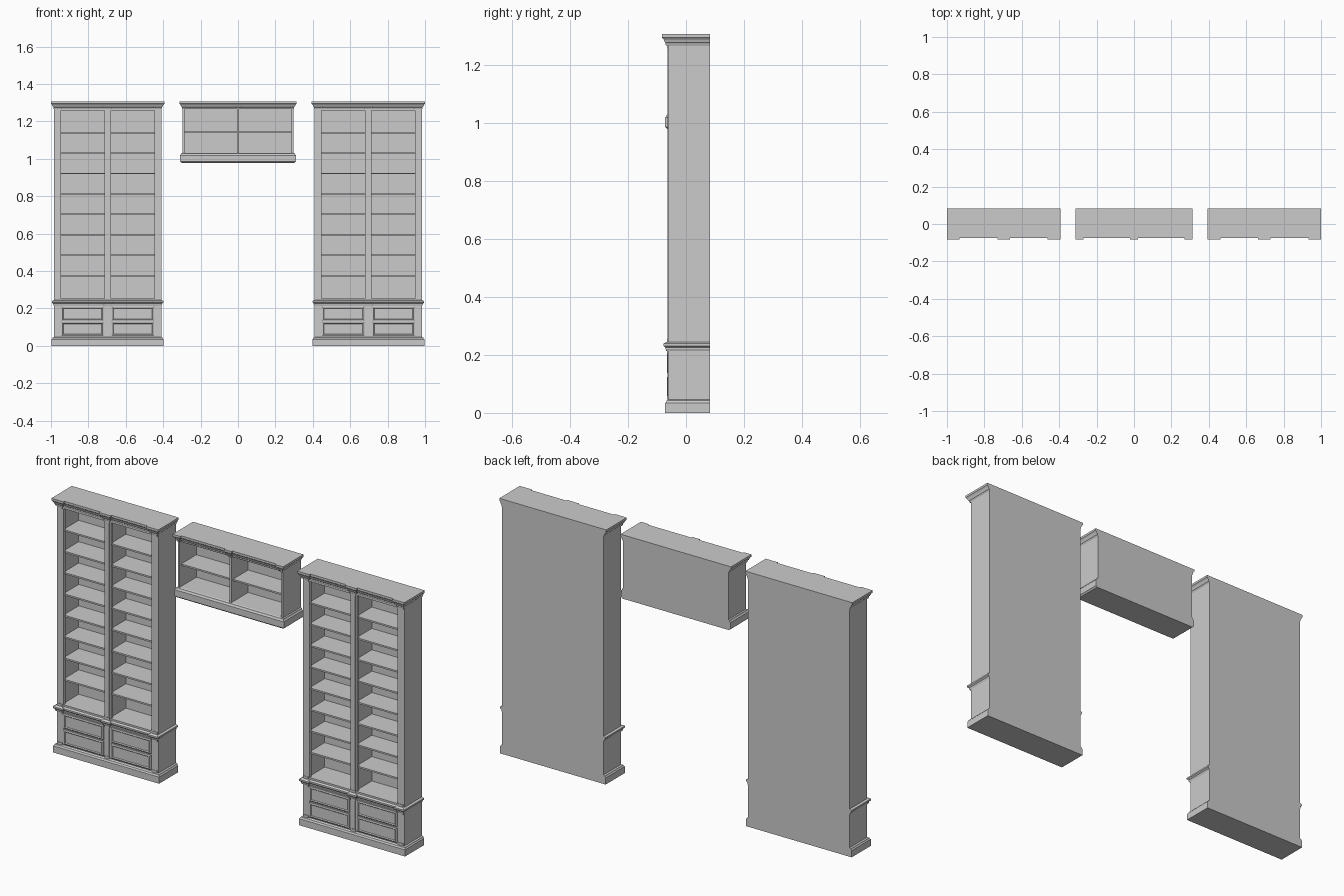
import bpy, bmesh

if "Cube" in bpy.data.objects:
    bpy.data.objects.remove(bpy.data.objects["Cube"])

BACK, FRONT, STEP = 0.083, -0.060, 0.008


def finish(bm, name):
    bmesh.ops.recalc_face_normals(bm, faces=bm.faces)
    me = bpy.data.meshes.new(name)
    bm.to_mesh(me)
    bm.free()
    ob = bpy.data.objects.new(name, me)
    bpy.context.collection.objects.link(ob)
    return ob


def box(name, x0, x1, y0, y1, z0, z1):
    bm = bmesh.new()
    bmesh.ops.create_cube(bm, size=1)
    for v in bm.verts:
        v.co.x = (x0 + x1) / 2 + v.co.x * (x1 - x0)
        v.co.y = (y0 + y1) / 2 + v.co.y * (y1 - y0)
        v.co.z = (z0 + z1) / 2 + v.co.z * (z1 - z0)
    return finish(bm, name)


def footprint(half, breaks):
    """Counter-clockwise plan outline, with the front stepping forward at each break."""
    pts = [(half, BACK), (-half, BACK)]
    for a, b in breaks:
        if a > -half:
            pts += [(a, FRONT)]
        pts += [(a, FRONT - STEP), (b, FRONT - STEP)]
        if b < half:
            pts += [(b, FRONT)]
    if not breaks:
        pts += [(-half, FRONT), (half, FRONT)]
    return pts


def moulding(name, cx, plan, profile):
    """Loft the plan through (projection, height) points; the back stays flush."""
    n = len(plan)

    def normal(i):
        (ax, ay), (bx, by) = plan[i % n], plan[(i + 1) % n]
        if i % n == 0:
            return 0, 0
        length = abs(bx - ax) + abs(by - ay)
        return (by - ay) / length, (ax - bx) / length

    bm = bmesh.new()
    rings = []
    for d, z in profile:
        ring = []
        for i, (x, y) in enumerate(plan):
            (ux, uy), (vx, vy) = normal(i - 1), normal(i)
            ring.append(bm.verts.new((cx + x + d * (ux + vx), y + d * (uy + vy), z)))
        rings.append(ring)
    for lo, hi in zip(rings, rings[1:]):
        for i in range(n):
            j = (i + 1) % n
            bm.faces.new((lo[i], lo[j], hi[j], hi[i]))
    bm.faces.new(rings[0])
    bm.faces.new(rings[-1])
    return finish(bm, name)


def raised_panel(name, x0, x1, z0, z1, y):
    """Drawer front: a proud slab with a sunk, bevel-edged field."""
    bm = bmesh.new()
    rings = []
    for inset, yy in ((0, y), (0, y - .006), (.006, y - .009), (.010, y - .005), (.016, y - .005)):
        rings.append([bm.verts.new((a, yy, b)) for a, b in (
            (x0 + inset, z0 + inset), (x1 - inset, z0 + inset),
            (x1 - inset, z1 - inset), (x0 + inset, z1 - inset))])
    for lo, hi in zip(rings, rings[1:]):
        for i in range(4):
            bm.faces.new((lo[i], lo[i - 1], hi[i - 1], hi[i]))
    bm.faces.new(rings[0])
    bm.faces.new(rings[-1])
    return finish(bm, name)


def carcass(label, cx, half, t, z0, z1):
    """Side boards, back board and a top board."""
    for s in (-1, 1):
        a, b = sorted((cx + s * half, cx + s * (half - t)))
        box(label + "_side", a, b, FRONT + .004, BACK, z0, z1)
    box(label + "_back", cx - half, cx + half, BACK - .008, BACK, z0, z1)


def pilaster(label, x, w, z0, z1):
    """Two narrow reeds on a stile with a small capital and foot."""
    for s in (-1, 1):
        box(label + "_reed", x + s * w * .26 - w * .17, x + s * w * .26 + w * .17,
            FRONT - .003, FRONT + .006, z0 + .012, z1 - .012)
    for a, b in ((z0, z0 + .012), (z1 - .012, z1)):
        box(label + "_block", x - w / 2, x + w / 2, FRONT - .005, FRONT + .006, a, b)


CORNICE = [(0, 1.266), (.002, 1.269), (.002, 1.275), (.006, 1.279), (.008, 1.285),
           (.012, 1.291), (.015, 1.294), (.015, 1.305)]

# Two tall bookcases
for cx in (-.697, .697):
    H = .288
    breaks = [(-H, -.25), (-.018, .018), (.25, H)]
    stepped, plain = footprint(H, breaks), footprint(H, [])
    carcass("bookcase", cx, H, .03, .22, 1.29)
    box("drawer_case", cx - H, cx + H, FRONT + .003, BACK, .02, .235)
    moulding("plinth", cx, plain, [(.012, 0), (.012, .034), (.009, .037), (.007, .042), (0, .046)])
    moulding("waist_moulding", cx, stepped,
             [(0, .214), (.003, .221), (.003, .225), (.010, .231), (.010, .239), (0, .244)])
    moulding("cornice", cx, stepped, CORNICE)
    # Face frame
    box("top_rail", cx - H, cx + H, FRONT, FRONT + .018, 1.257, 1.28)
    box("bottom_rail", cx - H, cx + H, FRONT, FRONT + .018, .235, .253)
    box("bottom_board", cx - H + .01, cx + H - .01, FRONT + .01, BACK - .004, .235, .253)
    box("divider", cx - .009, cx + .009, FRONT + .01, BACK - .004, .24, 1.28)
    for x, w in ((-.269, .038), (0, .036), (.269, .038)):
        box("stile", cx + x - w / 2, cx + x + w / 2, FRONT, FRONT + .018, .04, 1.28)
        pilaster("upper_pilaster", cx + x, w * .72, .244, 1.268)
        pilaster("lower_pilaster", cx + x, w * .72, .046, .216)
    # Shelves
    for i in range(8):
        z = .374 + i * .1094
        box("shelf", cx - H + .01, cx + H - .01, FRONT + .012, BACK - .004, z - .004, z + .004)
    # Drawers, two per bay
    for s in (-1, 1):
        a, b = sorted((cx + s * .022, cx + s * .247))
        for z0, z1 in ((.052, .127), (.134, .209)):
            raised_panel("drawer_front", a, b, z0, z1, FRONT + .003)

# Hanging bridge shelf between them
H = .298
carcass("bridge", 0, H, .010, .99, 1.29)
moulding("bridge_base", 0, footprint(H, []),
         [(.004, .978), (.012, .985), (.012, 1.018), (.008, 1.022), (.006, 1.028), (0, 1.031)])
moulding("bridge_cornice", 0, footprint(H, [(-H, -.285), (-.006, .006), (.285, H)]), CORNICE)
box("bridge_divider", -.005, .005, FRONT, BACK - .004, 1.02, 1.28)
box("bridge_shelf", -H + .005, H - .005, FRONT + .012, BACK - .004, 1.138, 1.146)
for x in (-.2925, 0, .2925):
    box("bridge_stile", x - .0055, x + .0055, FRONT - .002, FRONT + .016, 1.028, 1.27)
